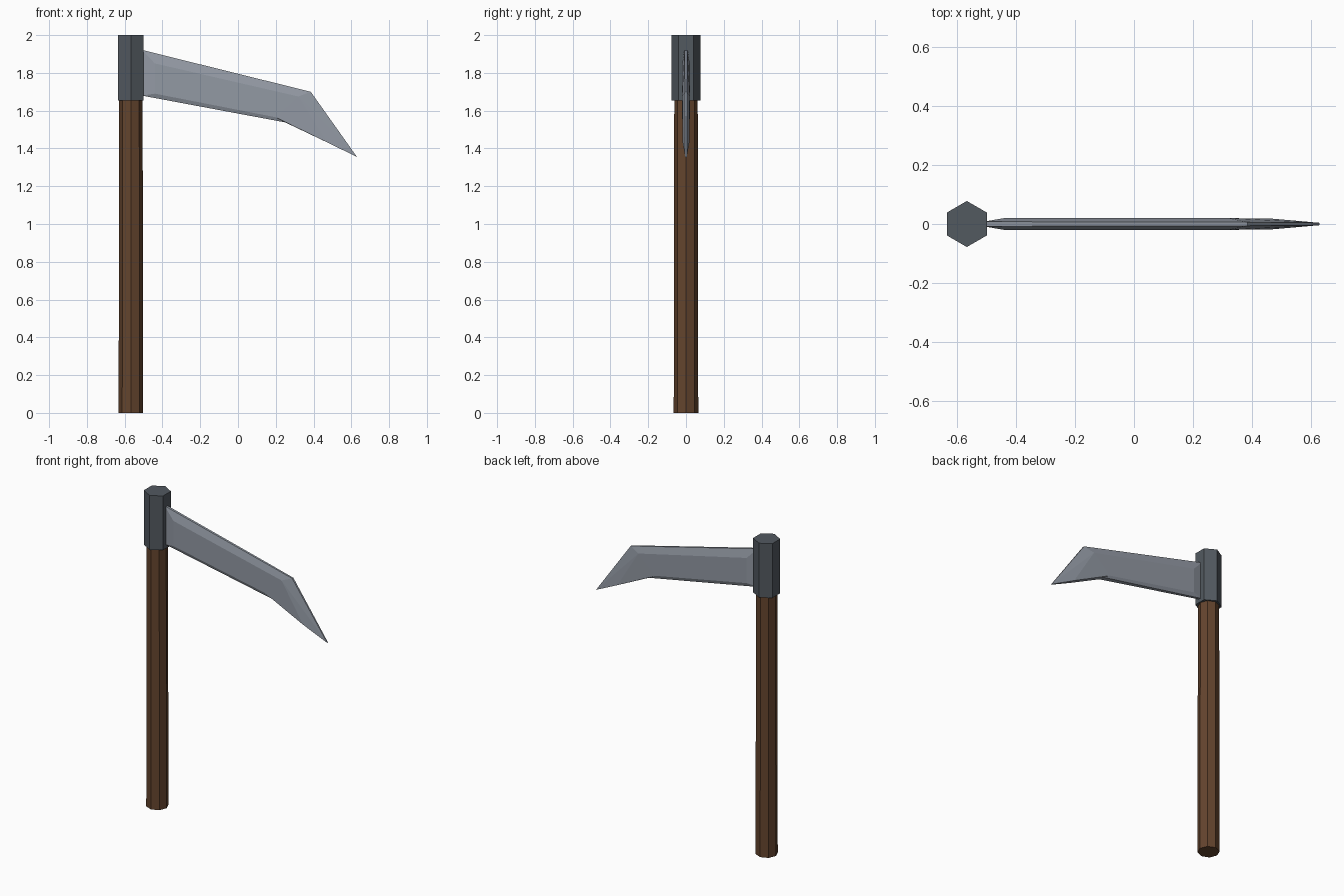
import bpy, bmesh, math

cube = bpy.data.objects.get("Cube")
if cube:
    bpy.data.objects.remove(cube, do_unlink=True)

AXIS_X = -0.567


def material(name, rgb):
    mat = bpy.data.materials.new(name)
    mat.use_nodes = True
    mat.diffuse_color = (*rgb, 1)
    mat.node_tree.nodes["Principled BSDF"].inputs["Base Color"].default_value = (*rgb, 1)
    return mat


wood = material("brown wood", (0.127, 0.058, 0.027))
iron = material("dark iron", (0.085, 0.1, 0.117))
steel = material("pale steel", (0.29, 0.32, 0.37))


def prism(name, sides, r_low, r_high, z_low, z_high, turn, mat):
    bpy.ops.mesh.primitive_cone_add(
        vertices=sides, radius1=r_low, radius2=r_high, depth=z_high - z_low,
        location=(AXIS_X, 0, (z_low + z_high) / 2), rotation=(0, 0, turn))
    obj = bpy.context.object
    obj.name = name
    obj.data.materials.append(mat)


# Eight-sided shaft and six-sided socket
prism("handle", 8, 0.065, 0.062, 0, 1.7, 0, wood)
prism("socket", 6, 0.078, 0.078, 1.655, 2, 0, iron)

# Blade points: x, z and half thickness
points = {
    "heel_top": (-0.51, 1.922, 0.008), "corner": (0.385, 1.70, 0.006),
    "tip": (0.63, 1.355, 0.004), "belly": (0.47, 1.433, 0.018),
    "bend": (0.25, 1.538, 0.016), "heel_low": (-0.51, 1.68, 0.008),
    "flat_top": (-0.44, 1.85, 0.02), "flat_corner": (0.32, 1.675, 0.02),
    "flat_bend": (0.2, 1.565, 0.02), "flat_low": (-0.44, 1.69, 0.02),
}
outline = ["heel_top", "corner", "tip", "belly", "bend", "heel_low"]
side_faces = [
    ["flat_top", "flat_corner", "flat_bend", "flat_low"],
    ["heel_top", "corner", "flat_corner", "flat_top"],
    ["heel_top", "flat_top", "flat_low", "heel_low"],
    ["flat_low", "flat_bend", "bend", "heel_low"],
    ["flat_corner", "corner", "tip"],
    ["flat_corner", "tip", "belly"],
    ["flat_corner", "belly", "flat_bend"],
    ["flat_bend", "belly", "bend"],
]

# Both bevelled sides, joined by a narrow rim
bm = bmesh.new()
sides = [{n: bm.verts.new((x, s * y, z)) for n, (x, z, y) in points.items()} for s in (-1, 1)]
for side in sides:
    for face in side_faces:
        bm.faces.new([side[n] for n in face])
front, back = sides
for a, b in zip(outline, outline[1:] + outline[:1]):
    bm.faces.new((front[a], front[b], back[b], back[a]))
bmesh.ops.recalc_face_normals(bm, faces=bm.faces[:])
mesh = bpy.data.meshes.new("blade")
bm.to_mesh(mesh)
bm.free()
mesh.materials.append(steel)
blade = bpy.data.objects.new("blade", mesh)
bpy.context.collection.objects.link(blade)
